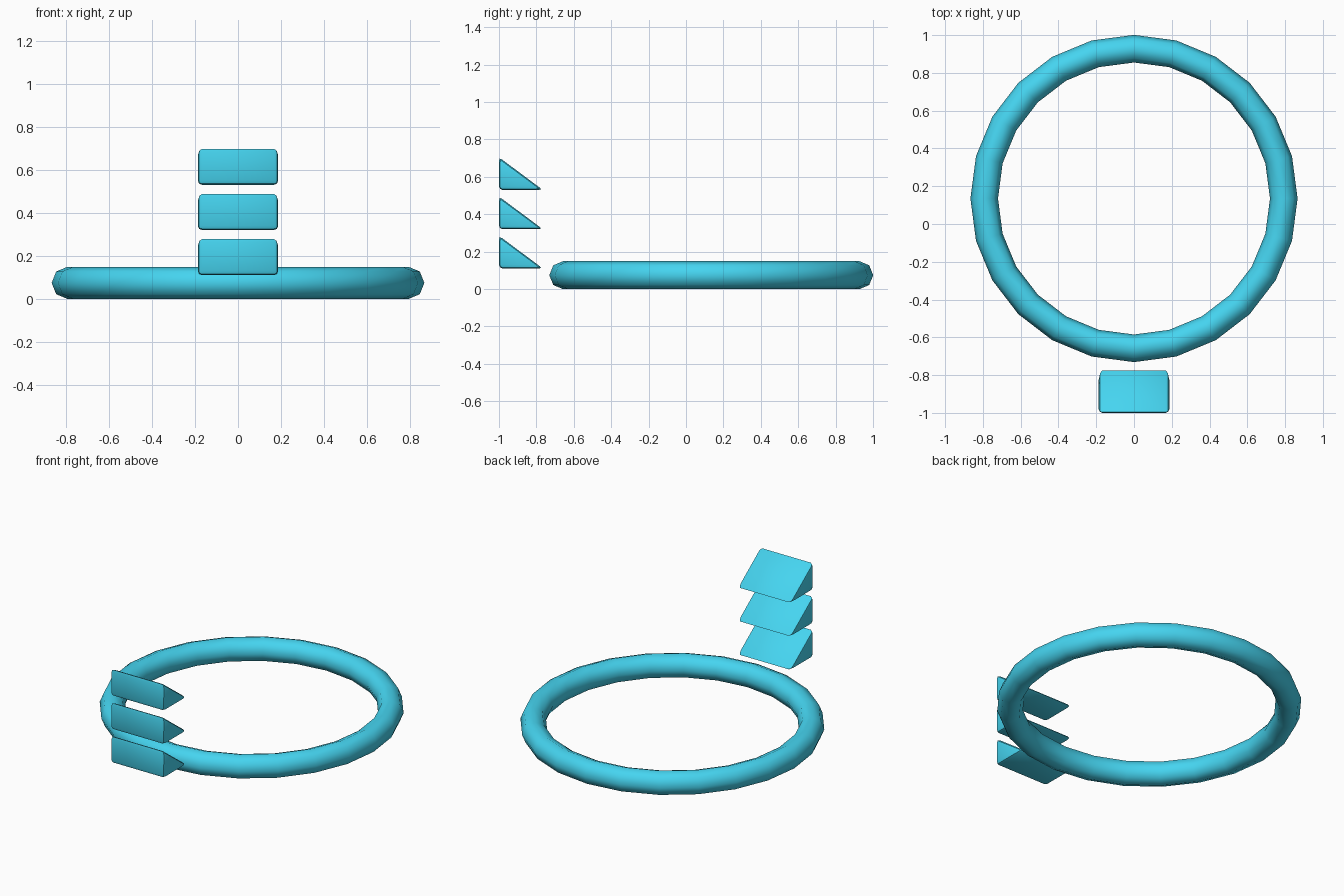
import bpy, bmesh

if "Cube" in bpy.data.objects:
    bpy.data.objects.remove(bpy.data.objects["Cube"])

mat = bpy.data.materials.new("cyan")
mat.diffuse_color = (0.06, 0.66, 0.87, 1)
mat.use_nodes = True
mat.node_tree.nodes["Principled BSDF"].inputs["Base Color"].default_value = mat.diffuse_color


def finish(ob, angle):
    ob.data.materials.append(mat)
    bpy.ops.object.select_all(action='DESELECT')
    ob.select_set(True)
    bpy.context.view_layer.objects.active = ob
    bpy.ops.object.shade_smooth_by_angle(angle=angle)


# Ring lying on the ground
bpy.ops.mesh.primitive_torus_add(major_segments=24, minor_segments=8,
                                 major_radius=0.793, minor_radius=0.073,
                                 location=(0, 0.135, 0.0745))
ring = bpy.context.object
ring.name = "ring"
ring.scale.z = 1.02
finish(ring, 1.2)


def wedge(name, z):
    """Softly bevelled triangular prism, flat side to the front."""
    profile = [(-1.0, 0.0), (-0.765, 0.0), (-1.0, 0.175)]
    bm = bmesh.new()
    face = bm.faces.new([bm.verts.new((-0.187, y, h)) for y, h in profile])
    out = bmesh.ops.extrude_face_region(bm, geom=[face])
    verts = [v for v in out["geom"] if isinstance(v, bmesh.types.BMVert)]
    bmesh.ops.translate(bm, verts=verts, vec=(0.374, 0, 0))
    bmesh.ops.recalc_face_normals(bm, faces=bm.faces)
    bmesh.ops.bevel(bm, geom=bm.edges[:], offset=0.02, segments=2,
                    profile=0.5, affect='EDGES', clamp_overlap=True)
    mesh = bpy.data.meshes.new(name)
    bm.to_mesh(mesh)
    bm.free()
    ob = bpy.data.objects.new(name, mesh)
    ob.location.z = z
    bpy.context.collection.objects.link(ob)
    finish(ob, 0.6)


# Three floating wedges stacked in front of the ring
for i in range(3):
    wedge(f"wedge_{i + 1}", 0.11 + 0.21 * i)
